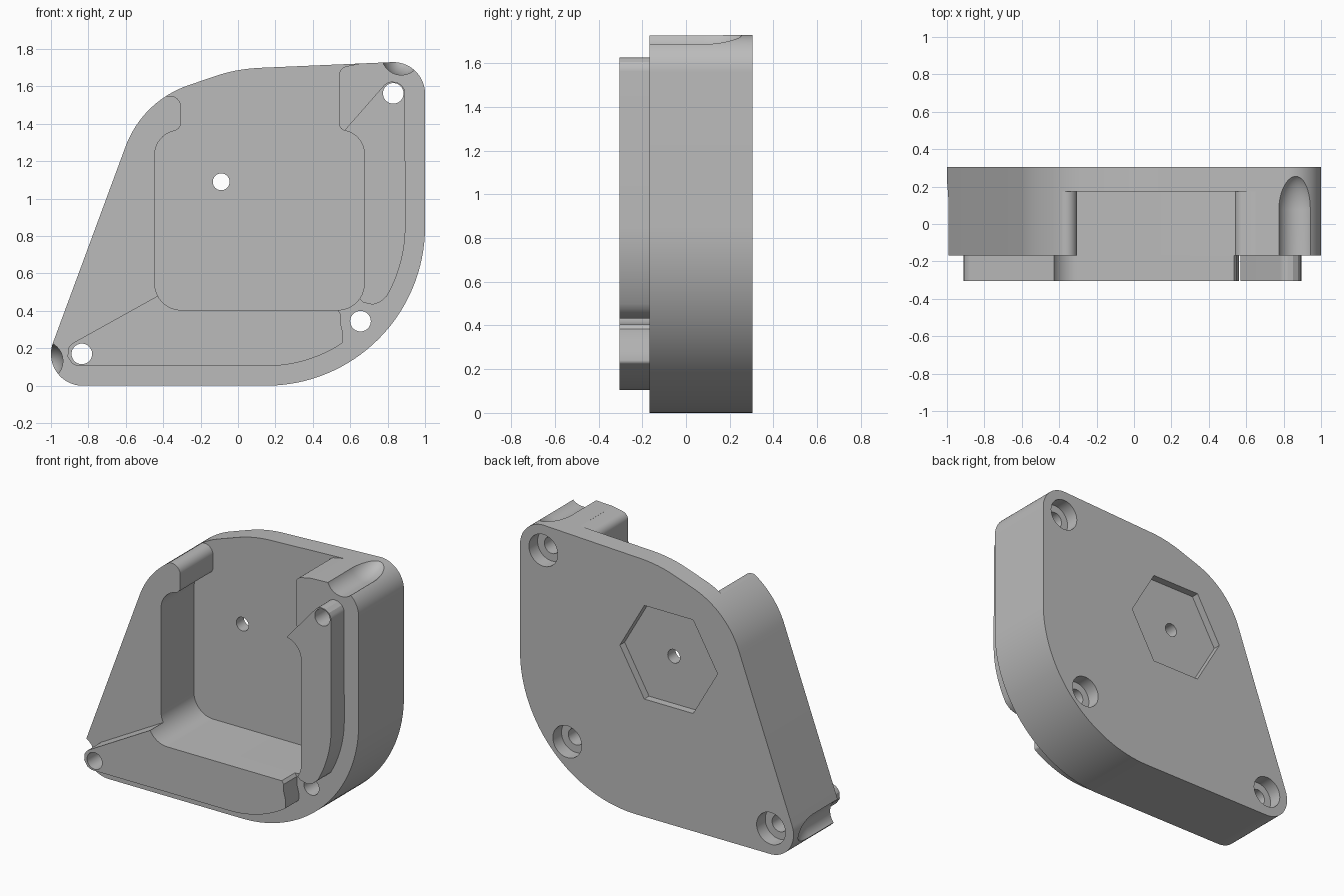
import bpy, bmesh, math
from mathutils import Vector
from mathutils.geometry import convex_hull_2d

cube = bpy.data.objects.get("Cube")
if cube:
    bpy.data.objects.remove(cube, do_unlink=True)

FRONT, BACK, LIP = -0.168, 0.305, -0.305

grey = bpy.data.materials.new("plain grey")
grey.use_nodes = True
grey.diffuse_color = (0.5, 0.5, 0.5, 1)
grey.node_tree.nodes["Principled BSDF"].inputs["Base Color"].default_value = (0.5, 0.5, 0.5, 1)


def arc(x, z, r, start=0, end=360, n=64):
    steps = n if end - start == 360 else n + 1
    angles = [math.radians(start + (end - start) * i / n) for i in range(steps)]
    return [(x + r * math.cos(a), z + r * math.sin(a)) for a in angles]


def rounded(corners, n=10):
    """Polygon from (x, z) or (x, z, radius) corners, with filleted corners."""
    out = []
    for i, c in enumerate(corners):
        p = Vector(c[:2])
        if len(c) == 2:
            out.append(tuple(p))
            continue
        a = (Vector(corners[i - 1][:2]) - p).normalized()
        b = (Vector(corners[(i + 1) % len(corners)][:2]) - p).normalized()
        half = a.angle(b) / 2
        centre = p + (a + b).normalized() * c[2] / math.sin(half)
        t0 = p + a * c[2] / math.tan(half) - centre
        t1 = p + b * c[2] / math.tan(half) - centre
        for k in range(n + 1):
            f = k / n
            v = (t0 * (1 - f) + t1 * f).normalized() * c[2]
            out.append(tuple(centre + v))
    return out


def finish(name, bm):
    bmesh.ops.recalc_face_normals(bm, faces=bm.faces)
    mesh = bpy.data.meshes.new(name)
    bm.to_mesh(mesh)
    bm.free()
    mesh.materials.append(grey)
    obj = bpy.data.objects.new(name, mesh)
    bpy.context.collection.objects.link(obj)
    return obj


def prism(name, points, y0, y1):
    bm = bmesh.new()
    face = bm.faces.new([bm.verts.new((x, y0, z)) for x, z in points])
    side = bmesh.ops.extrude_face_region(bm, geom=[face])["geom"]
    verts = [v for v in side if isinstance(v, bmesh.types.BMVert)]
    bmesh.ops.translate(bm, vec=(0, y1 - y0, 0), verts=verts)
    return finish(name, bm)


def scoop(x, z, r):
    """Long round groove with a stretched ball end towards the back."""
    bm = bmesh.new()
    bmesh.ops.create_uvsphere(bm, u_segments=64, v_segments=48, radius=1)
    for v in bm.verts:
        a, b, c = v.co
        v.co = (x + a * r, 0.075 + c * (0.195 if c > 0 else 3), z + b * r)
    return finish("scoop_cutter", bm)


def cut(obj, cutters):
    for c in cutters:
        mod = obj.modifiers.new("cut", 'BOOLEAN')
        mod.operation, mod.solver, mod.object = 'DIFFERENCE', 'EXACT', c
    bpy.context.view_layer.update()
    graph = bpy.context.evaluated_depsgraph_get()
    mesh = bpy.data.meshes.new_from_object(obj.evaluated_get(graph))
    obj.modifiers.clear()
    obj.data = mesh
    bpy.ops.object.select_all(action='DESELECT')
    obj.select_set(True)
    bpy.context.view_layer.objects.active = obj
    bpy.ops.object.shade_smooth_by_angle(angle=math.radians(22))


# Housing: hull around four circles
samples = []
for x, z, r in [(-0.83, 0.17, 0.17), (0.15, 0.85, 0.85), (0.83, 1.56, 0.17), (-0.09, 1.09, 0.545)]:
    samples += arc(x, z, r, n=128)
housing = prism("housing", [samples[i] for i in convex_hull_2d(samples)], FRONT, BACK)

# Raised lips on the front rim
lower_lip = prism("lower_lip", rounded(
    [(-1.105, 0.105, 0.067)] + arc(0.15, 0.85, 0.745, -90, -59, 16)
    + [(0.562, 0.23, 0.02), (0.562, 0.28), (0.548, 0.335), (0.548, 0.385), (0.53, 0.41),
       (0.5, 0.55), (-0.3, 0.552)]), LIP, FRONT)
side_lip = prism("side_lip", rounded(
    [(0.893, 1.734, 0.065), (0.55, 1.343), (0.6, 1.0), (0.6, 0.55), (0.64, 0.475),
     (0.67, 0.445), (0.72, 0.433), (0.76, 0.447)] + arc(0.15, 0.85, 0.745, -30, 0, 16)), LIP, FRONT)

# Pocket with a neck open at the top
pocket = prism("pocket_cutter", rounded(
    [(-0.445, 0.405, 0.14), (0.675, 0.405, 0.14), (0.675, 1.34, 0.125), (0.54, 1.37, 0.04),
     (0.54, 1.70, 0.05), (0.65, 1.722), (0.65, 2), (-0.5, 2), (-0.5, 1.55),
     (-0.305, 1.55, 0.06), (-0.305, 1.37, 0.045), (-0.445, 1.34, 0.13)]), -0.5, 0.175)

# Screw holes, counterbores, centre hole and hexagonal recess
holes, bores = [], []
for x, z in [(-0.835, 0.17), (0.83, 1.563), (0.655, 0.345)]:
    holes.append(prism("hole_cutter", arc(x, z, 0.055, n=48), -0.5, 0.5))
    bores.append(prism("bore_cutter", arc(x, z, 0.105, n=48), 0.215, 0.5))
pin = prism("pin_cutter", arc(-0.09, 1.09, 0.045, n=48), -0.5, 0.5)
hexagon = prism("hexagon_cutter", arc(-0.087, 1.087, 0.357, n=6), 0.255, 0.5)
scoops = [scoop(0.873, 1.767, 0.106), scoop(-1.042, 0.132, 0.106)]

cut(housing, [pocket, pin, hexagon] + holes + bores + scoops)
cut(lower_lip, [pocket] + holes)
cut(side_lip, [pocket] + holes)

for c in [pocket, pin, hexagon] + holes + bores + scoops:
    bpy.data.objects.remove(c, do_unlink=True)
